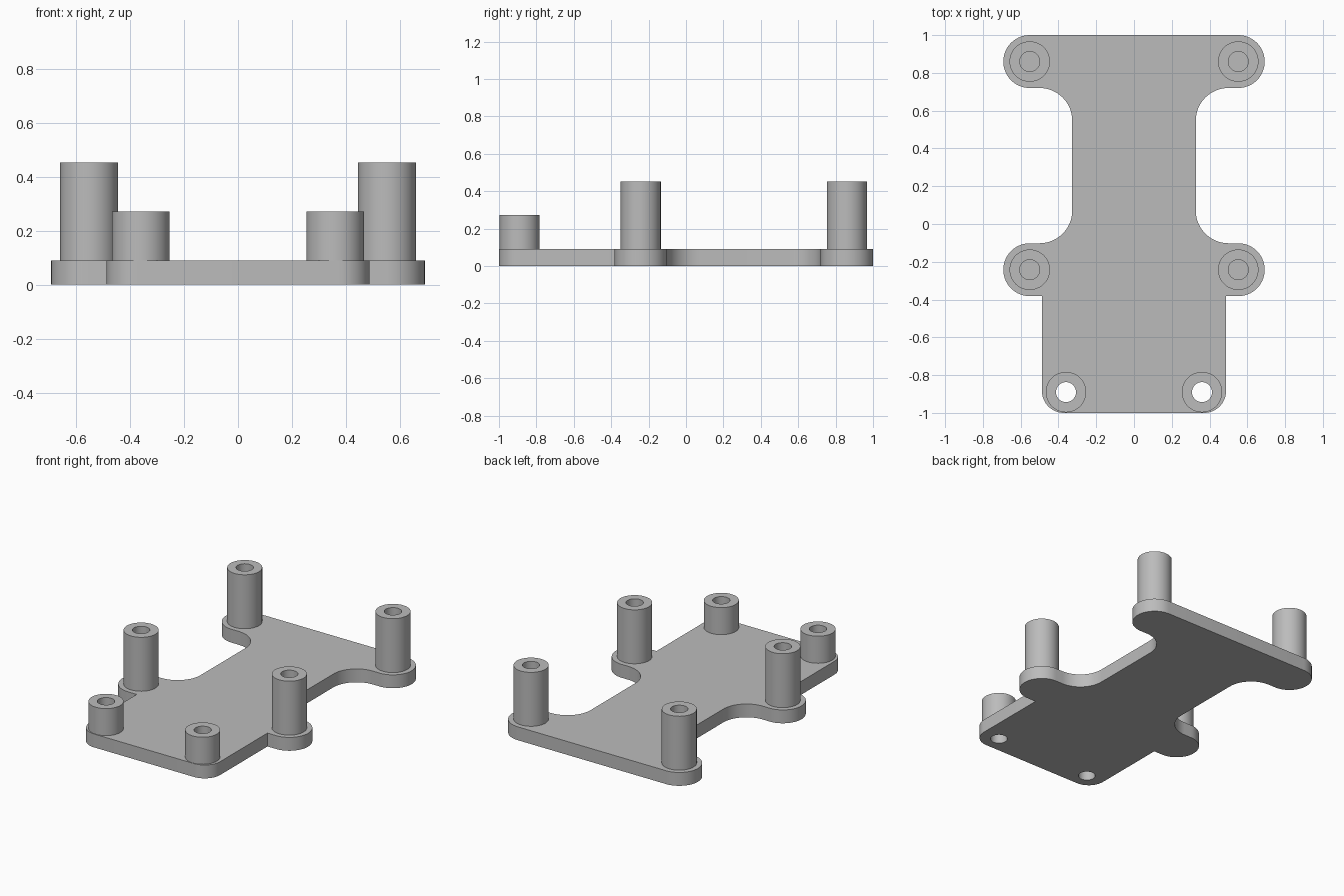
import bpy, bmesh
from math import sin, cos, radians

cube = bpy.data.objects.get("Cube")
if cube:
    bpy.data.objects.remove(cube)

grey = bpy.data.materials.new("plain grey")
grey.use_nodes = True
colour = (0.5, 0.5, 0.5, 1)
grey.diffuse_color = colour
grey.node_tree.nodes["Principled BSDF"].inputs["Base Color"].default_value = colour

PLATE = 0.09          # plate thickness
POST, BORE = 0.107, 0.053
SEGS = 48
EAR = 0.14
EAR_X, BACK_Y, MID_Y = 0.552, 0.86, -0.242
FOOT_X, FOOT_Y = 0.36, -0.89


def arc(cx, cy, r, start, end, n):
    angles = [radians(start + (end - start) * i / n) for i in range(n + 1)]
    return [(cx + r * cos(a), cy + r * sin(a)) for a in angles]


def finish(name, bm):
    bmesh.ops.recalc_face_normals(bm, faces=bm.faces)
    mesh = bpy.data.meshes.new(name)
    bm.to_mesh(mesh)
    bm.free()
    mesh.materials.append(grey)
    obj = bpy.data.objects.new(name, mesh)
    bpy.context.collection.objects.link(obj)
    bpy.ops.object.select_all(action='DESELECT')
    obj.select_set(True)
    bpy.context.view_layer.objects.active = obj
    bpy.ops.object.shade_smooth_by_angle(angle=radians(30))
    return obj


def add_loop(bm, points):
    verts = [bm.verts.new((x, y, 0)) for x, y in points]
    return [bm.edges.new((v, verts[i - 1])) for i, v in enumerate(verts)]


# Base plate: half outline with ears and waist fillets, mirrored, two through holes
fillet = 0.173
half = arc(0.372, -0.885, 0.115, -90, 0, 12)
half += [(0.487, MID_Y - EAR)]
half += arc(EAR_X, MID_Y, EAR, -90, 90, 28)
half += arc(0.5, MID_Y + EAR + fillet, fillet, 270, 180, 16)
half += arc(0.5, BACK_Y - EAR - fillet, fillet, 180, 90, 16)
half += arc(EAR_X, BACK_Y, EAR, -90, 90, 28)
outline = half + [(-x, y) for x, y in reversed(half)]

bm = bmesh.new()
edges = add_loop(bm, outline)
for side in (-1, 1):
    edges += add_loop(bm, arc(side * FOOT_X, FOOT_Y, BORE, 0, 360, SEGS)[:-1])
bmesh.ops.triangle_fill(bm, edges=edges, use_beauty=True)
bottom = list(bm.faces)
top = bmesh.ops.extrude_face_region(bm, geom=bottom, use_keep_orig=True)["geom"]
bmesh.ops.translate(bm, vec=(0, 0, PLATE),
                    verts=[g for g in top if isinstance(g, bmesh.types.BMVert)])
finish("base_plate", bm)


# Hollow standoff posts, revolved from a wall profile
def standoff(name, x, y, height, through):
    bm = bmesh.new()
    profile = [(POST, PLATE), (POST, height), (BORE, height), (BORE, PLATE)]
    rings = [[bm.verts.new((px, py, z)) for px, py in arc(x, y, r, 0, 360, SEGS)[:-1]]
             for r, z in profile]
    for low, high in zip(rings, rings[1:]):
        for i in range(SEGS):
            bm.faces.new((low[i - 1], low[i], high[i], high[i - 1]))
    if not through:
        bm.faces.new(rings[-1])
    finish(name, bm)


for side, label in ((1, "left"), (-1, "right")):
    standoff(f"back_post_{label}", side * EAR_X, BACK_Y, 0.453, False)
    standoff(f"middle_post_{label}", side * EAR_X, MID_Y, 0.453, False)
    standoff(f"front_post_{label}", side * FOOT_X, FOOT_Y, 0.272, True)
